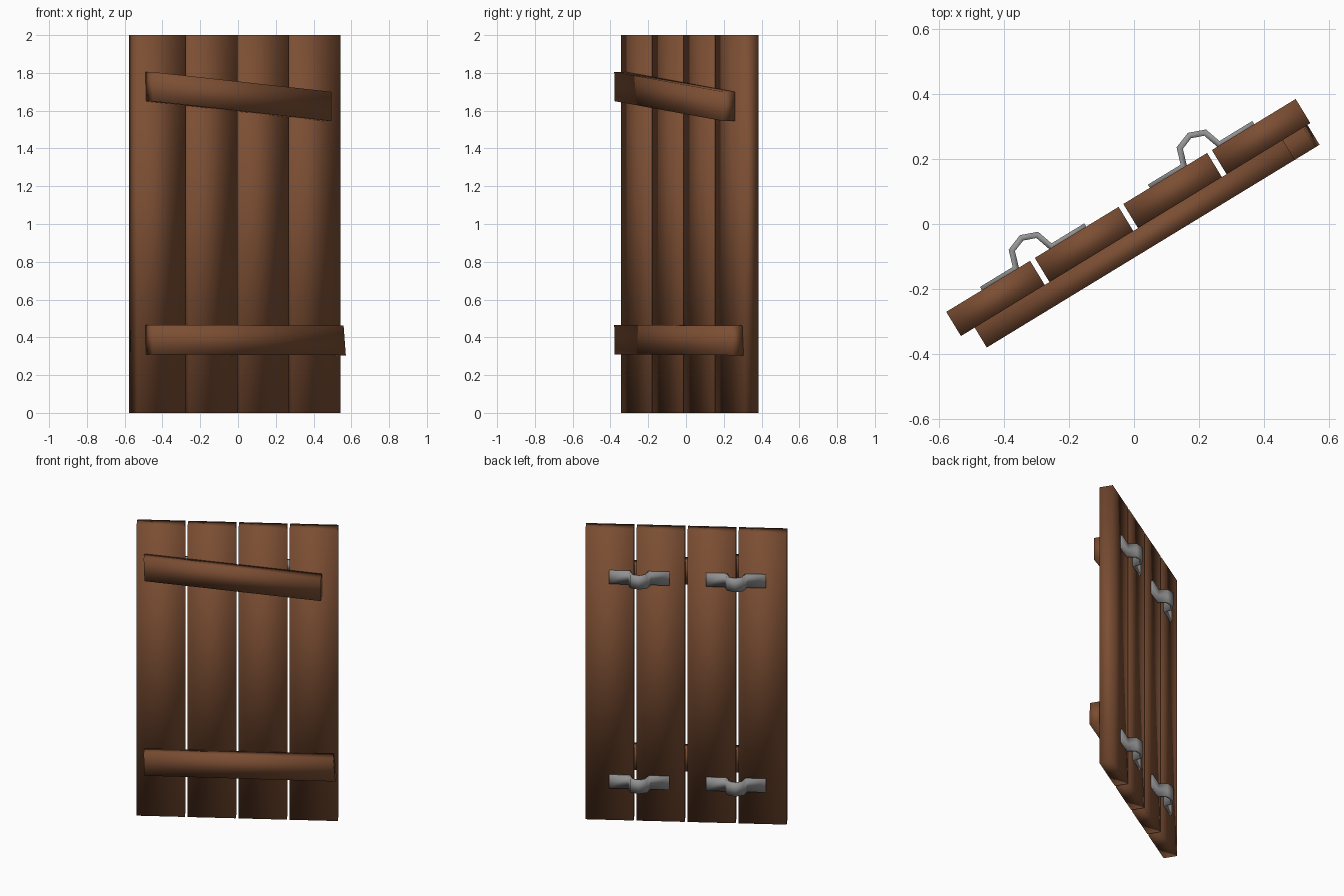
import bpy
import bmesh
import math

if "Cube" in bpy.data.objects:
    bpy.data.objects.remove(bpy.data.objects["Cube"], do_unlink=True)

ANGLE = math.radians(31.35)      # the whole shutter is turned about z
CENTRE = (-0.0175, 0.02, 0.0)
WIDTH, GAP, DEPTH = 0.302, 0.017, 0.087


def make_material(name, colour, metallic=0.0):
    mat = bpy.data.materials.new(name)
    mat.use_nodes = True
    mat.diffuse_color = colour
    bsdf = mat.node_tree.nodes["Principled BSDF"]
    bsdf.inputs["Base Color"].default_value = colour
    bsdf.inputs["Roughness"].default_value = 0.7
    return mat


wood = make_material("brown wood", (0.2, 0.076, 0.033, 1))
metal = make_material("grey metal", (0.3, 0.3, 0.3, 1))


def finish(name, bm, mat):
    mesh = bpy.data.meshes.new(name)
    bm.to_mesh(mesh)
    bm.free()
    mesh.materials.append(mat)
    mesh.shade_smooth()
    obj = bpy.data.objects.new(name, mesh)
    obj.location = CENTRE
    obj.rotation_euler.z = ANGLE
    bpy.context.collection.objects.link(obj)
    return obj


def board(name, outline, front, back):
    """Extrude an outline in the board plane from front to back."""
    bm = bmesh.new()
    face = bm.faces.new([bm.verts.new((u, front, z)) for u, z in outline])
    ext = bmesh.ops.extrude_face_region(bm, geom=[face])["geom"]
    moved = [v for v in ext if isinstance(v, bmesh.types.BMVert)]
    bmesh.ops.translate(bm, verts=moved, vec=(0, back - front, 0))
    bmesh.ops.recalc_face_normals(bm, faces=bm.faces)
    return finish(name, bm, wood)


# Upright planks with narrow gaps
for i in range(4):
    mid = (i - 1.5) * (WIDTH + GAP)
    a, b = mid - WIDTH / 2, mid + WIDTH / 2
    board(f"plank_{i + 1}", [(a, 0), (b, 0), (b, 2), (a, 2)], -DEPTH / 2, DEPTH / 2)

# Cross braces on the front, the upper one sloping
board("lower_brace", [(-0.577, 0.31), (0.619, 0.305), (0.605, 0.463), (-0.58, 0.465)],
      -0.115, -DEPTH / 2)
board("upper_brace", [(-0.575, 1.65), (0.53, 1.545), (0.53, 1.70), (-0.58, 1.805)],
      -0.115, -DEPTH / 2)


# Bent metal straps on the back
def strap(name, mid, height):
    half = [(0.188, 0.055), (0.07, 0.055), (0.053, 0.107)]
    path = half + [(0, 0.127)] + [(-u, n) for u, n in reversed(half)]
    bm = bmesh.new()
    rows = [[bm.verts.new((mid + u, n, height + dz)) for dz in (-0.045, 0.045)]
            for u, n in path]
    for p, q in zip(rows, rows[1:]):
        bm.faces.new((p[0], q[0], q[1], p[1]))
    obj = finish(name, bm, metal)
    solid = obj.modifiers.new("thickness", "SOLIDIFY")
    solid.thickness = 0.018
    solid.offset = -1
    solid.use_even_offset = True


for level, height in (("lower", 0.268), ("upper", 1.675)):
    for side, mid in (("right", -0.313), ("left", 0.292)):
        strap(f"{level}_{side}_strap", mid, height)
